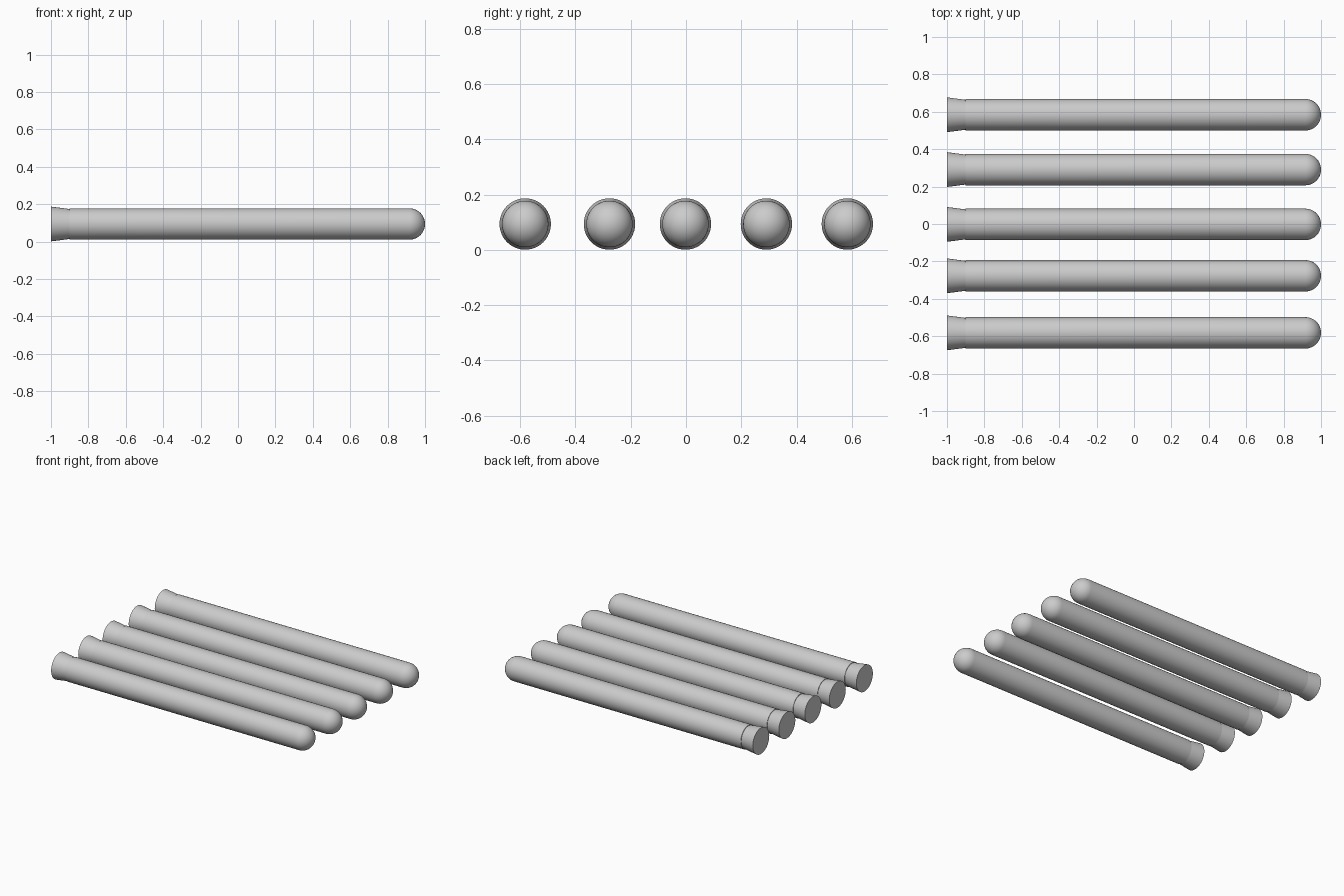
import bpy
import bmesh
import math

cube = bpy.data.objects.get("Cube")
if cube:
    bpy.data.objects.remove(cube, do_unlink=True)

SEGMENTS = 48
AXIS_Z = 0.094
BODY_R = 0.084
SHOULDER_X = -0.9

grey = bpy.data.materials.new("light_grey")
grey.use_nodes = True
colour = (0.6, 0.6, 0.6, 1)
grey.diffuse_color = colour
grey.node_tree.nodes["Principled BSDF"].inputs["Base Color"].default_value = colour


def lathe(name, profile, y):
    """Spin (x, radius) points about a lengthwise axis; zero radius closes an end."""
    bm = bmesh.new()
    points = [bm.verts.new((x, 0, r)) for x, r in profile]
    edges = [bm.edges.new(pair) for pair in zip(points, points[1:])]
    bmesh.ops.spin(bm, geom=points + edges, cent=(0, 0, 0), axis=(1, 0, 0),
                   angle=math.tau, steps=SEGMENTS)
    bmesh.ops.remove_doubles(bm, verts=bm.verts, dist=0.0001)
    bmesh.ops.recalc_face_normals(bm, faces=bm.faces)
    mesh = bpy.data.meshes.new(name)
    bm.to_mesh(mesh)
    bm.free()
    mesh.materials.append(grey)
    obj = bpy.data.objects.new(name, mesh)
    obj.location = (0, y, AXIS_Z)
    bpy.context.collection.objects.link(obj)
    bpy.ops.object.select_all(action="DESELECT")
    obj.select_set(True)
    bpy.context.view_layer.objects.active = obj
    bpy.ops.object.shade_smooth_by_angle(angle=math.radians(30))


# Straight tube with a hemispherical tip
dome = [(1 - BODY_R + BODY_R * math.sin(a), BODY_R * math.cos(a))
        for a in (math.pi / 2 * i / 12 for i in range(12))]
body = [(SHOULDER_X, 0), (SHOULDER_X, BODY_R)] + dome + [(1, 0)]

# Flared collar with a flat end, tucked into the tube
collar = [(-1, 0), (-1, 0.093), (SHOULDER_X, 0.08), (SHOULDER_X, 0)]

for i, y in enumerate((-0.582, -0.277, -0.002, 0.291, 0.584), 1):
    lathe(f"tube_body_{i}", body, y)
    lathe(f"tube_collar_{i}", collar, y)
